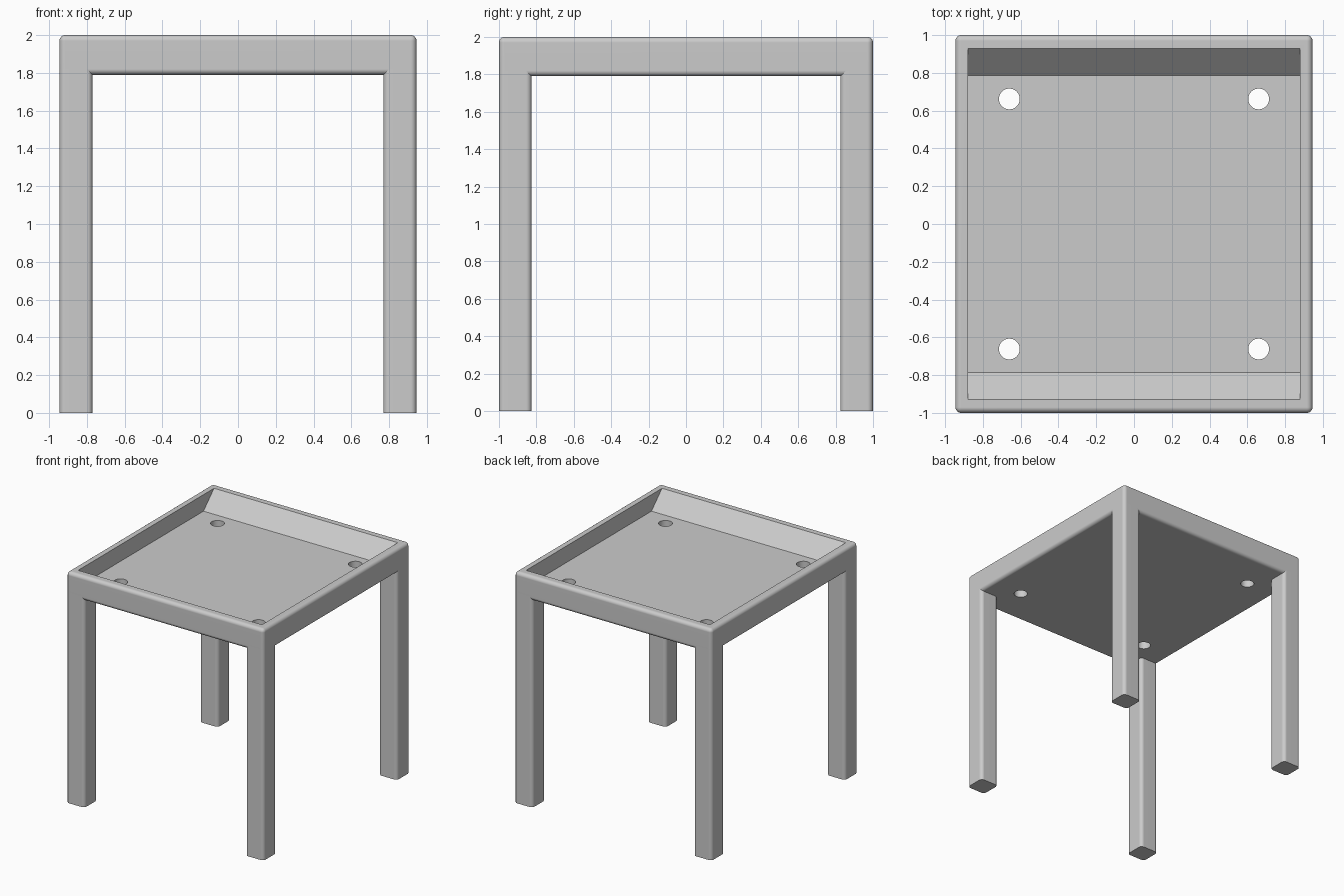
import bpy
import bmesh
from mathutils import Vector

HX, HY, TOP = 0.945, 1.0, 2.0      # half width, half depth, height
BOTTOM, FLOOR = 1.79, 1.857        # underside and tray floor
R, LEG = 0.03, 0.175               # edge rounding, leg thickness

if "Cube" in bpy.data.objects:
    bpy.data.objects.remove(bpy.data.objects["Cube"], do_unlink=True)

grey = bpy.data.materials.new("light grey")
grey.use_nodes = True
colour = (0.6, 0.6, 0.6, 1)
grey.diffuse_color = colour
grey.node_tree.nodes["Principled BSDF"].inputs["Base Color"].default_value = colour


def to_object(name, bm):
    bmesh.ops.recalc_face_normals(bm, faces=bm.faces)
    mesh = bpy.data.meshes.new(name)
    bm.to_mesh(mesh)
    bm.free()
    mesh.materials.append(grey)
    obj = bpy.data.objects.new(name, mesh)
    bpy.context.collection.objects.link(obj)
    return obj


def box(lo, hi):
    lo, hi = Vector(lo), Vector(hi)
    bm = bmesh.new()
    bmesh.ops.create_cube(bm, size=1)
    bmesh.ops.scale(bm, vec=hi - lo, verts=bm.verts)
    bmesh.ops.translate(bm, vec=(lo + hi) / 2, verts=bm.verts)
    return bm


def round_edges(bm, edges):
    bmesh.ops.bevel(bm, geom=edges, offset=R, segments=6, profile=0.5, affect='EDGES')


def activate(obj):
    bpy.ops.object.select_all(action='DESELECT')
    obj.select_set(True)
    bpy.context.view_layer.objects.active = obj


def cut(obj, cutter):
    cutter.hide_render = True
    mod = obj.modifiers.new("cut", 'BOOLEAN')
    mod.operation = 'DIFFERENCE'
    mod.solver = 'EXACT'
    mod.object = cutter
    activate(obj)
    bpy.ops.object.modifier_apply(modifier=mod.name)
    bpy.data.objects.remove(cutter, do_unlink=True)


def finish(obj):
    activate(obj)
    bpy.ops.object.shade_smooth_by_angle(angle=0.6)
    mod = obj.modifiers.new("flat faces", 'WEIGHTED_NORMAL')
    mod.keep_sharp = True


# Tray top with rounded edges
bm = box((-HX, -HY, BOTTOM), (HX, HY, TOP))
round_edges(bm, bm.edges[:])
tray = to_object("tray_top", bm)

# Recess: upright side walls, sloping front and back walls
above = 0.1
bm = box((-0.88, -1, FLOOR), (0.88, 1, TOP + above))
for v in bm.verts:
    half = 0.785 if v.co.z < TOP else 0.93 + above
    v.co.y = half if v.co.y > 0 else -half
cut(tray, to_object("recess_cutter", bm))

# Four drain holes and four legs
for sx in (-1, 1):
    for sy in (-1, 1):
        bm = bmesh.new()
        bmesh.ops.create_cone(bm, cap_ends=True, segments=40, radius1=0.055,
                              radius2=0.055, depth=0.4)
        bmesh.ops.translate(bm, vec=(sx * 0.66, sy * 0.662, BOTTOM), verts=bm.verts)
        cut(tray, to_object("hole_cutter", bm))

        xs = sorted((sx * HX, sx * (HX - LEG)))
        ys = sorted((sy * HY, sy * (HY - LEG)))
        bm = box((xs[0], ys[0], 0), (xs[1], ys[1], BOTTOM + R))
        round_edges(bm, [e for e in bm.edges
                         if abs(e.verts[0].co.z - e.verts[1].co.z) > 1])
        depth = "front" if sy < 0 else "back"
        side = "left" if sx > 0 else "right"
        finish(to_object(f"{depth}_{side}_leg", bm))

finish(tray)
